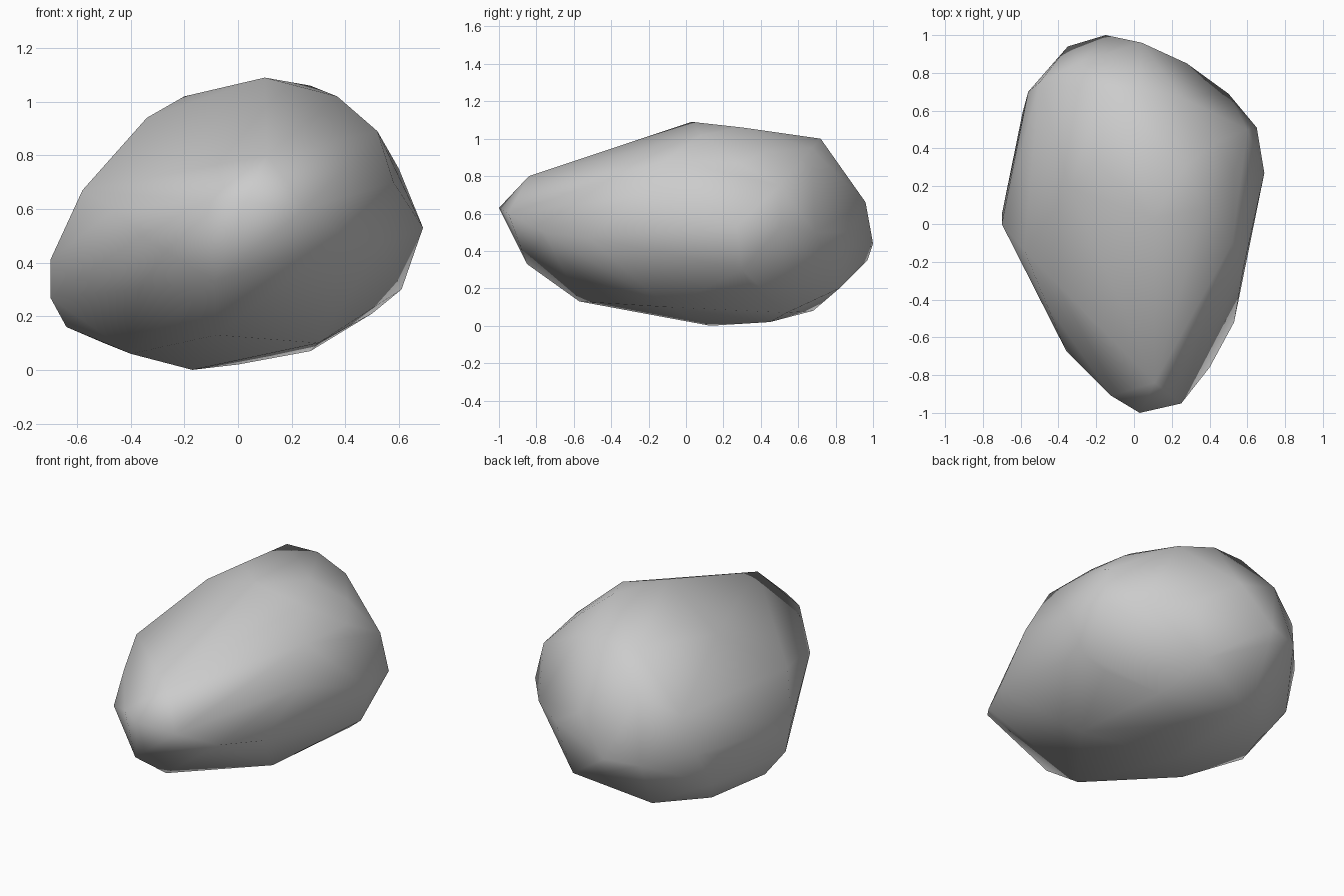
import bpy, bmesh

# Key corners of the boulder, given as bands from ground to crown
ground = [(-.17, .13, 0), (0, .45, .02), (.27, .54, .07), (-.4, -.07, .06),
          (-.5, .47, .1), (-.08, -.57, .13), (.3, -.1, .1), (-.25, .68, .08)]
lower = [(-.64, .16, .16), (-.7, .05, .27), (-.59, .59, .25), (.18, .82, .2),
         (.5, .35, .21), (.61, .3, .3), (-.09, -.85, .33), (-.15, .97, .35)]
waist = [(-.7, 0, .41), (-.56, .7, .46), (-.35, .94, .43), (-.15, 1, .44),
         (.04, .96, .66), (.28, .85, .5), (.5, .69, .5), (.65, .51, .53),
         (.69, .27, .53), (.53, -.52, .47), (.4, -.76, .5), (.25, -.95, .6),
         (.03, -1, .63), (-.12, -.91, .63), (-.36, -.67, .5), (-.53, -.3, .44)]
crown = [(-.58, -.14, .67), (-.46, -.43, .6), (-.5, .75, .7), (-.28, .86, .8),
         (.6, .5, .75), (.53, .28, .87), (.43, .43, .93), (.52, -.1, .89),
         (.58, -.23, .7), (.11, -.84, .8), (-.34, .19, .94), (-.17, .71, 1),
         (.03, .72, 1), (.25, .67, .95), (.1, .03, 1.09), (.37, .08, 1.02),
         (.27, .3, 1.06), (-.2, .33, 1.02)]

# Wrap the corners in a closed skin
bm = bmesh.new()
for p in ground + lower + waist + crown:
    bm.verts.new(p)
bmesh.ops.convex_hull(bm, input=bm.verts[:])
loose = [v for v in bm.verts if not v.link_faces]
bmesh.ops.delete(bm, geom=loose, context='VERTS')
bmesh.ops.recalc_face_normals(bm, faces=bm.faces[:])
for f in bm.faces:
    f.smooth = True

mesh = bpy.data.meshes.new("boulder")
bm.to_mesh(mesh)
bm.free()
boulder = bpy.data.objects.new("boulder", mesh)
bpy.context.collection.objects.link(boulder)
